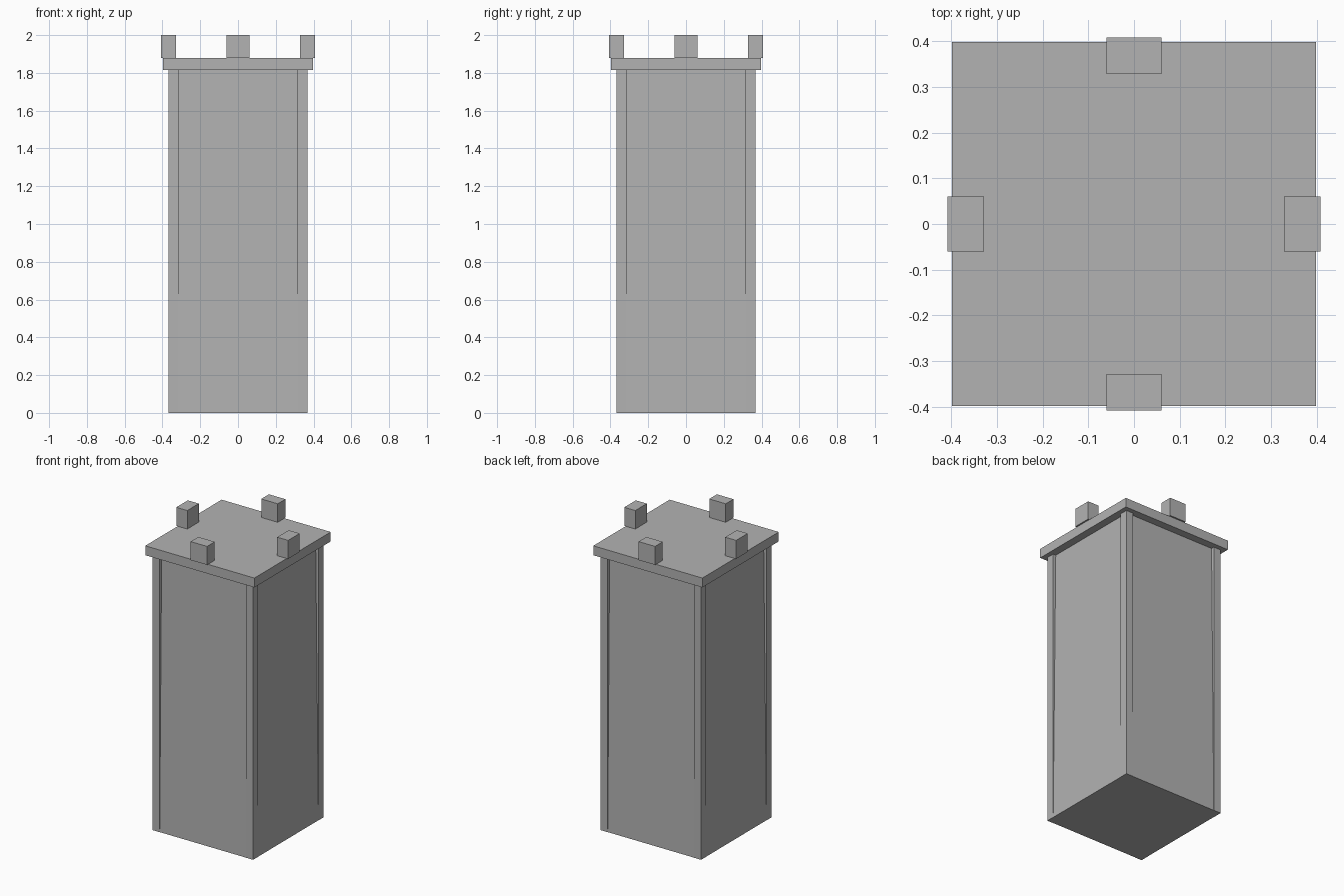
import bpy
import bmesh
from mathutils import Matrix

if "Cube" in bpy.data.objects:
    bpy.data.objects.remove(bpy.data.objects["Cube"])

grey = bpy.data.materials.new("stone_grey")
grey.diffuse_color = (0.45, 0.45, 0.45, 1.0)
grey.use_nodes = True
grey.node_tree.nodes["Principled BSDF"].inputs["Base Color"].default_value = grey.diffuse_color


def block(name, center, size, top_scale=1.0):
    """Box resting at center z, optionally narrowed towards its top."""
    bm = bmesh.new()
    bmesh.ops.create_cube(bm, size=1.0, matrix=Matrix.Diagonal((*size, 1.0)))
    for v in bm.verts:
        if v.co.z > 0:
            v.co.x *= top_scale
            v.co.y *= top_scale
    mesh = bpy.data.meshes.new(name)
    bm.to_mesh(mesh)
    bm.free()
    mesh.materials.append(grey)
    obj = bpy.data.objects.new(name, mesh)
    obj.location = center
    bpy.context.collection.objects.link(obj)
    return obj


CAP_BOTTOM, CAP_TOP, TOP = 1.816, 1.878, 2.0
OUTER, POST = 0.3675, 0.053

# Tapered tower body, almost flush with the posts at the ground
block("tower_body", (0, 0, CAP_BOTTOM / 2), (0.733, 0.733, CAP_BOTTOM), 0.3465 / 0.3665)

# Straight corner posts
offset = OUTER - POST / 2
for sx in (-1, 1):
    for sy in (-1, 1):
        block("corner_post", (sx * offset, sy * offset, CAP_BOTTOM / 2),
              (POST, POST, CAP_BOTTOM))

# Overhanging roof slab
block("roof_slab", (0, 0, (CAP_BOTTOM + CAP_TOP) / 2), (0.796, 0.796, CAP_TOP - CAP_BOTTOM))

# One battlement block in the middle of each roof edge
for dx, dy in ((1, 0), (-1, 0), (0, 1), (0, -1)):
    block("battlement", (dx * 0.368, dy * 0.368, (CAP_TOP + TOP) / 2),
          (0.08 if dx else 0.12, 0.08 if dy else 0.12, TOP - CAP_TOP))
